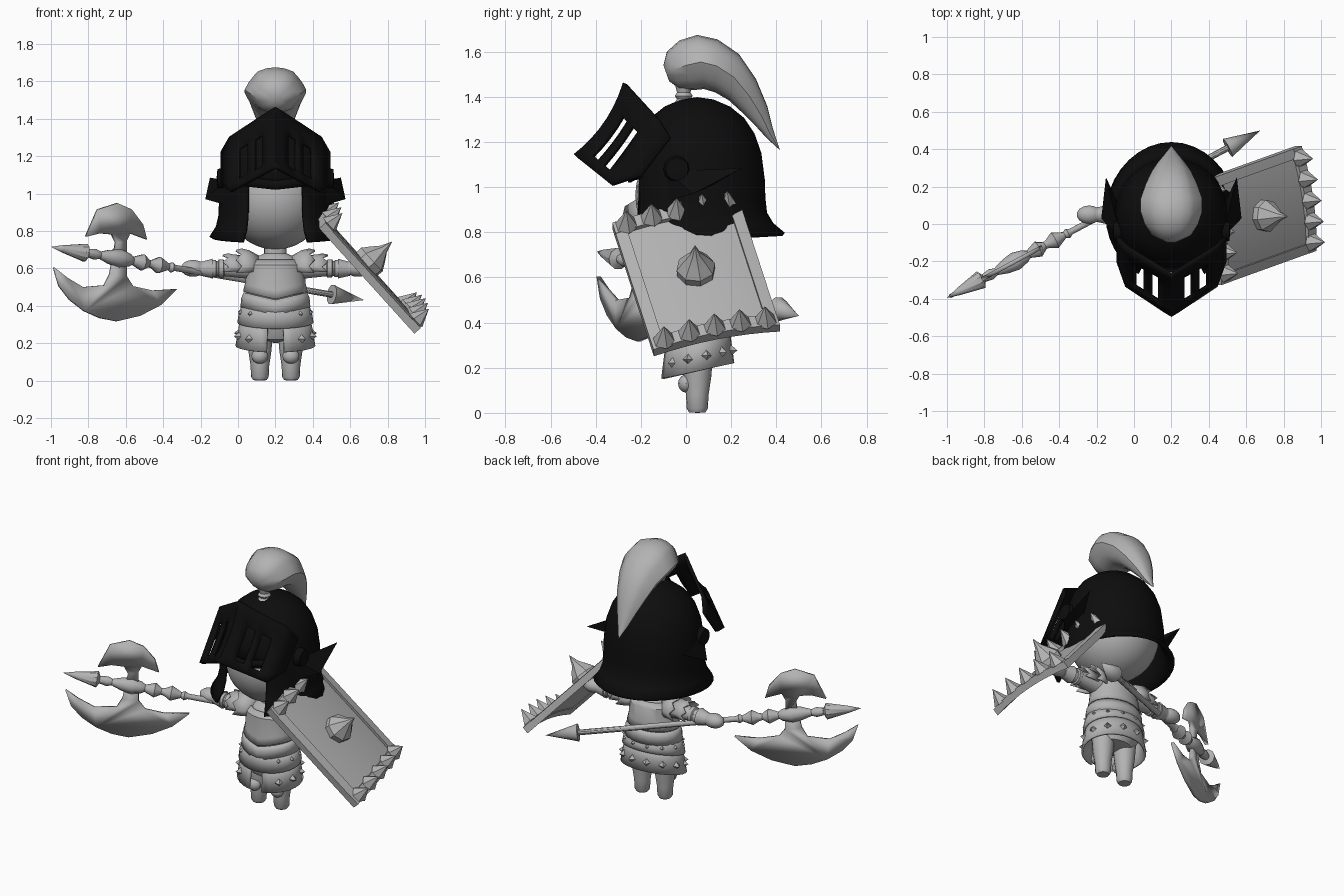
import bpy, bmesh, math
from mathutils import Vector, Matrix

if "Cube" in bpy.data.objects:
    bpy.data.objects.remove(bpy.data.objects["Cube"])

V = Vector
CX, CY = 0.2, 0.05          # body axis


def material(name, rgb):
    m = bpy.data.materials.new(name)
    m.diffuse_color = (*rgb, 1)
    m.use_nodes = True
    m.node_tree.nodes["Principled BSDF"].inputs["Base Color"].default_value = m.diffuse_color
    return m


GREY = material("plain_grey", (0.45, 0.45, 0.45))
BLACK = material("helmet_black", (0.004, 0.004, 0.004))


def finish(name, bm, mat=GREY, thick=0, angle=35):
    bmesh.ops.remove_doubles(bm, verts=bm.verts, dist=1e-5)
    bmesh.ops.recalc_face_normals(bm, faces=bm.faces)
    me = bpy.data.meshes.new(name)
    bm.to_mesh(me)
    bm.free()
    me.materials.append(mat)
    me.polygons.foreach_set("use_smooth", [True] * len(me.polygons))
    me.set_sharp_from_angle(angle=math.radians(angle))
    ob = bpy.data.objects.new(name, me)
    bpy.context.collection.objects.link(ob)
    if thick:
        mod = ob.modifiers.new("thickness", "SOLIDIFY")
        mod.thickness, mod.offset = thick, 0
    return ob


def frame(origin, z=(0, 0, 1), x=(1, 0, 0)):
    z = V(z).normalized()
    x = V(x)
    x = (x - z * x.dot(z)).normalized()
    m = Matrix((x, z.cross(x), z)).transposed().to_4x4()
    m.translation = V(origin)
    return m


def loft(name, rings, mat=GREY, keep=None, closed=True, caps=False, thick=0, angle=35):
    """Bridge rows of points; keep(centre) chooses which faces stay."""
    bm = bmesh.new()
    rows = [[bm.verts.new(p) for p in r] for r in rings]
    n = len(rows[0])
    for a, b in zip(rows, rows[1:]):
        for i in range(n if closed else n - 1):
            q = (a[i], a[(i + 1) % n], b[(i + 1) % n], b[i])
            c = sum((v.co for v in q), V()) / 4
            if keep is None or keep(c):
                bm.faces.new(q)
    if caps:
        bm.faces.new(rows[0])
        bm.faces.new(rows[-1])
    loose = [v for v in bm.verts if not v.link_faces]
    bmesh.ops.delete(bm, geom=loose, context="VERTS")
    return finish(name, bm, mat, thick, angle)


def lathe(name, prof, fr, mat=GREY, seg=20, sy=1.0, warp=None, **kw):
    rings = []
    for r, h in prof:
        ring = []
        for i in range(seg):
            a = 2 * math.pi * i / seg
            p = V((r * math.sin(a), -r * math.cos(a) * sy, h))
            ring.append(fr @ (warp(p) if warp else p))
        rings.append(ring)
    return loft(name, rings, mat, **kw)


def ball(name, c, size, mat=GREY, seg=20):
    bm = bmesh.new()
    bmesh.ops.create_uvsphere(bm, u_segments=seg, v_segments=seg // 2 + 2, radius=1,
                              matrix=Matrix.LocRotScale(V(c), None, V(size)))
    return finish(name, bm, mat)


def plate(name, pts, fr, thick, mat=GREY):
    bm = bmesh.new()
    bm.faces.new([bm.verts.new(fr @ V((x, y, 0))) for x, y in pts])
    return finish(name, bm, mat, thick)


# --- head and helmet ---
ball("head", (CX, CY, 0.965), (0.265, 0.275, 0.265), seg=28)


def helmet_warp(p):
    back = p.y / max(math.hypot(p.x, p.y), 1e-6)
    low = max(0.0, 0.9 - p.z) / 0.13
    return V((p.x * (1 - 0.04 * low), p.y * (1 + 0.06 * low * max(back, 0)), p.z + 0.025 * low * back))


lathe("helmet_shell", [(0, 1.39), (.07, 1.38), (.14, 1.35), (.2, 1.302), (.245, 1.235), (.275, 1.15),
                       (.29, 1.035), (.293, .95), (.298, .88), (.318, .82), (.36, .765)],
      frame((CX, CY, 0)), BLACK, seg=36, warp=helmet_warp, thick=0.018,
      keep=lambda c: c.z > 1.03 or c.y > 0 or abs(c.x - CX) > 0.14)
# pointed brow along the face opening
loft("helmet_brow", [[V((CX + .29 * math.sin(a), CY - .3 * math.cos(a), z - .02 * (1 - abs(t) / 4)))
                      for t in range(-4, 5) for a in [math.radians(t * 9)]]
                     for z in (1.09, 1.04)], BLACK, closed=False, thick=0.015)

# --- raised visor with slots ---
US = [0, .13, .27, .45, .6, .8, 1, 1.25]
US = [-u for u in US[:0:-1]] + US


def visor_point(u, v):
    w = abs(u)
    yc = -.27 - .12 * v - .1 * v * v
    zc = 1.46 - .39 * v + .07 * v * v
    ys, zs = -.12 - .21 * v, 1.30 - .29 * v
    p = V((CX + .24 * u, yc + (ys - yc) * w, zc + (zs - zc) * w))
    if w > 1:                      # ends hug the shell
        p = V((CX + math.copysign(.285, u), -.07 - .13 * v, 1.22 - .17 * v))
    return p


VS = [0, .15, .3, .45, .6, .75, .87, 1]
bm = bmesh.new()
grid = [[bm.verts.new(visor_point(u, v)) for u in US] for v in VS]
for j in range(len(VS) - 1):
    for i in range(len(US) - 1):
        w, v = abs(US[i] + US[i + 1]) / 2, (VS[j] + VS[j + 1]) / 2
        if .3 < v < .87 and (.27 < w < .45 or .6 < w < .8):
            continue
        bm.faces.new((grid[j][i], grid[j][i + 1], grid[j + 1][i + 1], grid[j + 1][i]))
finish("visor", bm, BLACK, 0.02)

for s in (-1, 1):
    # swept side fin and hinge
    bm = bmesh.new()
    for x, y, z in [(.27, -.08, 1.07), (.27, -.08, .94), (.375, .03, .97), (.28, .1, 1.0), (.35, .25, 1.085)]:
        bm.verts.new((CX + s * x, y, z))
    bmesh.ops.convex_hull(bm, input=bm.verts)
    finish("helmet_fin", bm, BLACK)
    lathe("visor_hinge", [(0, .315), (.05, .31), (.06, .27)], frame((CX, -.04, 1.08), (s, 0, 0), (0, 1, 0)), BLACK, 12)

# --- plume ---
lathe("plume_socket", [(.045, 1.37), (.03, 1.39), (.04, 1.405), (.03, 1.42), (.04, 1.46)], frame((CX, -.01, 0)), seg=12)
PLUME = [(-.075, 1.47, -.1, 1.54, .04), (-.03, 1.437, -.085, 1.6, .1), (.03, 1.43, -.03, 1.65, .135),
         (.08, 1.435, .05, 1.675, .155), (.13, 1.42, .14, 1.655, .155), (.19, 1.385, .235, 1.59, .13),
         (.25, 1.33, .31, 1.48, .1), (.31, 1.27, .36, 1.36, .065), (.36, 1.215, .385, 1.26, .035),
         (.413, 1.167, .416, 1.165, .003)]
rings = []
for y0, z0, y1, z1, w in PLUME:
    lo, hi = V((CX, y0, z0)), V((CX, y1, z1))
    rings.append([(lo + hi) / 2 + (hi - lo) / 2 * math.cos(a) + V((w * math.sin(a) * (1 - .06 * math.cos(6 * a)), 0, 0))
                  for a in [2 * math.pi * i / 20 for i in range(20)]])
loft("plume", rings, caps=True)

# --- torso and armour ---
base = frame((CX, CY, 0))
lathe("torso", [(.06, .74), (.06, .68), (.1, .66), (.14, .61), (.145, .5), (.165, .4), (.17, .3), (.12, .22), (0, .2)],
      base, sy=.78)
vee = lambda p: V((p.x, p.y, p.z - (.04 * (1 - abs(p.x) / .17) if p.y < 0 and p.z < .55 else 0)))
lathe("chest_plate", [(.12, .645), (.15, .615), (.157, .52), (.168, .475)], base, sy=.78, warp=vee, thick=.01)
lathe("belt", [(.165, .47), (.178, .44), (.182, .39)], base, sy=.78, warp=vee, thick=.01)


def tilt(p):
    return V((p.x, p.y, p.z + .22 * p.y * (1 if p.z < .35 else .4)))


lathe("upper_skirt", [(.172, .41), (.19, .36), (.198, .31)], base, sy=.76, seg=28, warp=tilt, thick=.012)
lathe("lower_skirt", [(.18, .34), (.192, .27), (.207, .185)], base, sy=.76, seg=28, warp=tilt, thick=.014,
      keep=lambda c: not (c.y < CY and abs(c.x - CX) < .055 and c.z < .28))
for i in range(12):
    a = math.radians(i * 30 + 15)
    d = V((math.sin(a), -math.cos(a), 0))
    if i in (0, 11):
        continue
    p = tilt(V((d.x * .197, d.y * .152, .245)))
    lathe("skirt_stud", [(.026, 0), (0, .032)], frame(p + V((CX, CY, 0)), d, (0, 0, 1)), seg=4, angle=10)
    p = tilt(V((d.x * .188, d.y * .145, .365)))
    lathe("upper_stud", [(.016, 0), (0, .02)], frame(p + V((CX, CY, 0)), d, (0, 0, 1)), seg=4, angle=10)

# --- limbs ---
for s in (-1, 1):
    lathe("leg", [(0, 0), (.036, .002), (.047, .02), (.05, .08), (.062, .16), (.07, .26), (.06, .32)],
          frame((CX + s * .083, CY, 0)), seg=16)
    ball("knee_guard", (CX + s * .083, .0, .13), (.045, .035, .04), seg=12)
    arm = frame((CX, CY, .605), (s, 0, -.02), (0, 0, 1))
    lathe("arm", [(.07, .06), (.055, .18), (.042, .28), (.04, .4)], arm, seg=14)
    for r, h in ((.05, .29), (.047, .33)):
        lathe("arm_band", [(r - .01, h - .018), (r, h - .012), (r, h + .012), (r - .01, h + .018)], arm, seg=14)
    lathe("glove_cuff", [(.038, .4), (.05, .35), (.055, .335), (.04, .335)], arm, seg=14)
    ball("hand", (CX + s * .44, CY, .6), (.068, .05, .045), seg=14)
    # pointed shoulder guard, in two layers
    for k, (h0, h1, r0, r1) in enumerate(((.08, .2, .055, .1), (.17, .27, .065, .075))):
        rows = [[arm @ V((r * math.cos(a), r * math.sin(a), h + (.03 * (t % 2) if j == 2 else 0)))
                 for t in range(-5, 6) for a in [math.radians(t * 21)]]
                for j, (r, h) in enumerate(((r0, h0), (r1 * .9, (h0 + h1) / 2), (r1, h1 - .02)))]
        loft("shoulder_guard", rows, closed=False, thick=.01)

# --- shield ---
SC, SW, SH = V((.675, .045, .61)), V((-.08, .56, .11)), V((.52, .17, -.575))
sf = frame(SC, -SW.cross(SH), SW)
bow = lambda x: .03 * (1 - (x / .288) ** 2) - .015


def slab(name, x0, x1, y0, y1, z0, z1):
    xs = [x0 + (x1 - x0) * i / 8 for i in range(9)]
    loft(name, [[sf @ V((x, y, z + bow(x))) for y, z in ((y0, z0), (y1, z0), (y1, z1), (y0, z1))] for x in xs],
         caps=True)


slab("shield_panel", -.27, .27, -.37, .37, -.015, .005)
for s in (-1, 1):
    slab("shield_side_rail", *sorted((s * .235, s * .288)), -.39, .39, -.02, .022)
    slab("shield_end_rail", -.288, .288, *sorted((s * .325, s * .39)), -.02, .025)
    for i in range(5):
        x = -.23 + .115 * i
        lathe("shield_spike", [(.052, .0), (0, .095)], sf @ frame((x, s * .355, bow(x) + .02)), seg=6, angle=10)
lathe("shield_boss", [(.085, .0), (.088, .045), (.06, .085), (.025, .13), (0, .19)], sf @ frame((0, 0, .01)), seg=8)

# --- polearm ---
P0, P1 = V((-1, -.395, .715)), V((.675, .5, .43))
A = (P1 - P0).normalized()
L = (P1 - P0).length
af = frame(P0, A, (0, 0, 1))
lathe("pole", [(0, 0), (.02, .07), (.05, .21), (.022, .225), (.03, .27), (.02, .3), (.04, .36), (.05, .42), (.035, .48),
               (.022, .5), (.045, .56), (.02, .6), (.024, .62), (.046, .66), (.018, .72), (.028, .74),
               (.017, .76), (.017, L - .2), (.055, L - .2), (.05, L - .185), (0, L)], af, seg=10)
U = V((0, 0, 1)) - A * A.z
bf = frame(P0, A.cross(U), A)
plate("axe_blade", [(.033, -.107), (.08, -.2), (.154, -.263), (.25, -.31), (.35, -.333), (.45, -.335), (.585, -.285),
                    (.7, -.21), (.785, -.11), (.64, -.14), (.52, -.135), (.475, -.09), (.46, 0), (.38, 0),
                    (.375, -.09), (.35, -.155), (.22, -.185), (.12, -.15)], bf, .022)
plate("axe_back_blade", [(.38, 0), (.46, 0), (.445, .1), (.46, .143), (.565, .125), (.53, .2), (.45, .27), (.36, .29),
                         (.25, .24), (.2, .085), (.28, .115), (.355, .12), (.385, .08)], bf, .022)
